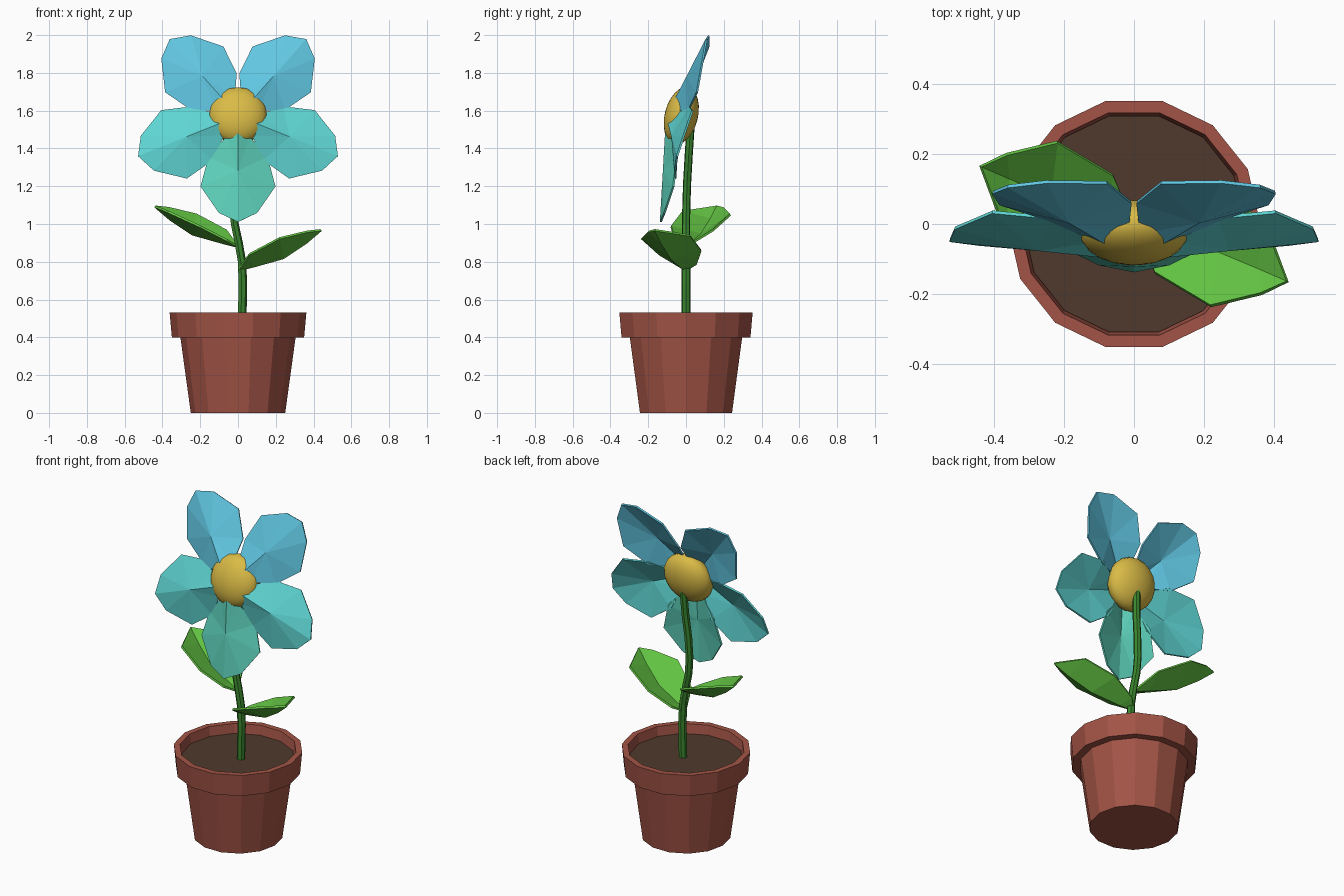
import bpy, bmesh, math
from mathutils import Vector, Matrix

if "Cube" in bpy.data.objects:
    bpy.data.objects.remove(bpy.data.objects["Cube"])


def material(name, r, g, b):
    lin = [((c / 255 + 0.055) / 1.055) ** 2.4 for c in (r, g, b)]
    m = bpy.data.materials.new(name)
    m.diffuse_color = (*lin, 1)
    m.use_nodes = True
    m.node_tree.nodes["Principled BSDF"].inputs["Base Color"].default_value = m.diffuse_color
    return m


TERRACOTTA = material("terracotta", 163, 84, 70)
SOIL = material("soil brown", 80, 57, 44)
STEM = material("stem green", 58, 135, 46)
LEAF = material("leaf green", 98, 194, 66)
YELLOW = material("centre yellow", 218, 187, 70)
BLUE = material("petal blue", 96, 198, 225)
TURQUOISE = material("petal turquoise", 94, 212, 210)
TEAL = material("petal teal", 95, 212, 190)


def make(name, verts, faces, mat, thickness=0):
    me = bpy.data.meshes.new(name)
    me.from_pydata([tuple(v) for v in verts], [], faces)
    bm = bmesh.new()
    bm.from_mesh(me)
    bmesh.ops.recalc_face_normals(bm, faces=bm.faces)
    bm.to_mesh(me)
    bm.free()
    me.materials.append(mat)
    ob = bpy.data.objects.new(name, me)
    bpy.context.collection.objects.link(ob)
    if thickness:
        mod = ob.modifiers.new("thickness", 'SOLIDIFY')
        mod.thickness = thickness
        mod.offset = 0
    return ob


def rings(name, sections, sides, mat):
    """Stack of horizontal rings (x, y, z, radius), capped at both ends."""
    verts = [(x + r * math.cos(2 * math.pi * i / sides),
              y + r * math.sin(2 * math.pi * i / sides), z)
             for x, y, z, r in sections for i in range(sides)]
    faces = []
    for k in range(len(sections) - 1):
        for i in range(sides):
            j = (i + 1) % sides
            a, b = k * sides, (k + 1) * sides
            faces.append((a + i, a + j, b + j, b + i))
    last = (len(sections) - 1) * sides
    faces += [tuple(range(sides)), tuple(range(last, last + sides))]
    return make(name, verts, faces, mat)


# Pot with rim and recessed inside, then the soil
rings("pot", [(0, 0, z, r) for r, z in
              [(0.25, 0), (0.305, 0.4), (0.35, 0.4), (0.362, 0.532),
               (0.327, 0.532), (0.316, 0.45)]], 14, TERRACOTTA)
rings("soil", [(0, 0, 0.451, 0.314), (0, 0, 0.475, 0.318)], 14, SOIL)

# Gently curved stem
rings("stem", [(0.02, 0, 0.46, 0.024), (0.025, 0, 0.68, 0.024),
               (0.02, 0, 0.80, 0.023), (0.003, 0, 0.90, 0.023),
               (-0.018, 0, 1.0, 0.022), (-0.025, 0.002, 1.1, 0.022),
               (-0.02, 0.006, 1.22, 0.022), (-0.006, 0.014, 1.36, 0.022),
               (0, 0.022, 1.48, 0.022), (0, 0.03, 1.57, 0.018)], 7, STEM)

# Two folded leaves: front edge, midrib, back edge; second one turned half round
base, tip = (0.0, 0.0, 0.755), (0.44, -0.165, 0.968)
front = [(0.06, -0.14, 0.84), (0.22, -0.235, 0.925), (0.365, -0.2, 0.96)]
rib = [(0.08, -0.03, 0.775), (0.24, -0.08, 0.82), (0.36, -0.13, 0.90)]
back = [(0.06, 0.055, 0.79), (0.2, 0.08, 0.862), (0.37, 0.02, 0.94)]
leaf_faces = [(0, 2, 5), (0, 5, 8), (2, 3, 6, 5), (3, 4, 7, 6), (4, 1, 7),
              (5, 6, 9, 8), (6, 7, 10, 9), (7, 1, 10)]
leaf_verts = [Vector(v) for v in [base, tip] + front + rib + back]
for name, turn, lift in [("lower_leaf", 0, 0), ("upper_leaf", math.pi, 0.125)]:
    rot = Matrix.Rotation(turn, 3, 'Z')
    make(name, [rot @ v + Vector((0, 0, lift)) for v in leaf_verts],
         leaf_faces, LEAF, 0.012)

# Flower plane, leaning back slightly
TILT = math.atan(0.25)
UP = Vector((0, math.sin(TILT), math.cos(TILT)))
OUT = Vector((0, -math.cos(TILT), math.sin(TILT)))
CENTRE = Vector((0, 0, 1.545))

# Petals: (along, across, forward) outline fanned around a raised middle point
half = [(0.10, 0.06, 0.055), (0.2, 0.155, 0.0),
        (0.36, 0.197, -0.02), (0.51, 0.1, -0.008)]
outline = ([(0.05, 0, 0.095)] + half + [(0.562, 0, 0.0)]
           + [(r, -s, h) for r, s, h in reversed(half)])
shape = [(0.29, 0, 0.05)] + outline
n = len(outline)
fan = [(0, 1 + i, 1 + (i + 1) % n) for i in range(n)]
for name, angle, size, mat in [("bottom_petal", -90, 0.98, TEAL),
                               ("right_petal", -20, 1.0, TURQUOISE),
                               ("left_petal", 200, 1.0, TURQUOISE),
                               ("top_right_petal", 51, 1.02, BLUE),
                               ("top_left_petal", 129, 1.02, BLUE)]:
    c, s = math.cos(math.radians(angle)), math.sin(math.radians(angle))
    pts = [CENTRE + Vector((1, 0, 0)) * (c * r * size - s * w)
           + UP * (s * r * size + c * w) + OUT * h for r, w, h in shape]
    make(name, pts, fan, mat, 0.01)

# Rounded flower centre
bpy.ops.mesh.primitive_uv_sphere_add(segments=20, ring_count=12, radius=1)
disc = bpy.context.object
disc.name = "flower_centre"
disc.scale = (0.155, 0.155, 0.088)
disc.rotation_euler = (math.pi / 2 - TILT, 0, 0)
disc.location = (0, -0.025, 1.573)
disc.data.materials.append(YELLOW)
bpy.ops.object.shade_smooth()
